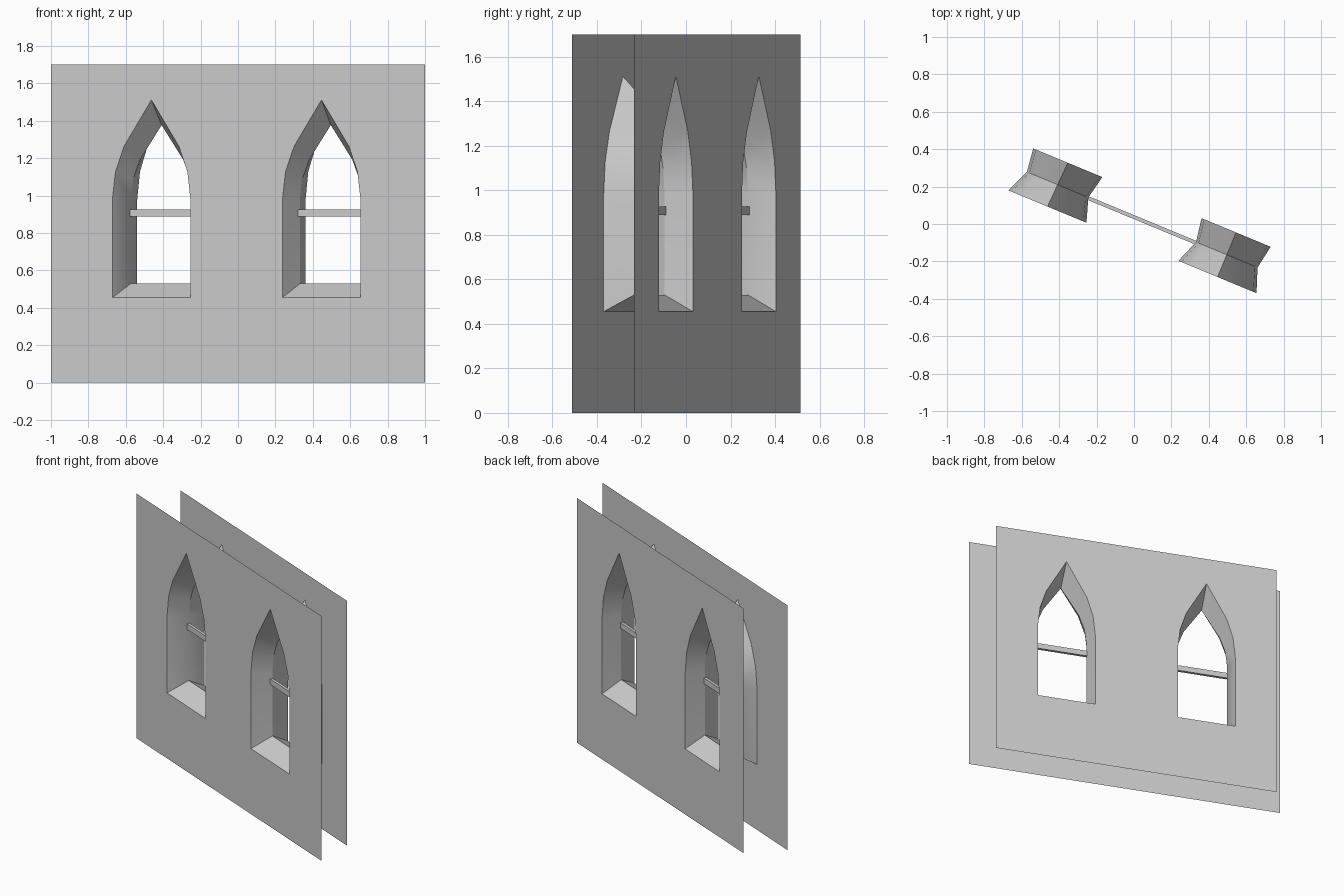
import bpy, bmesh, math
from mathutils import Matrix, Vector

if "Cube" in bpy.data.objects:
    bpy.data.objects.remove(bpy.data.objects["Cube"])

THICK = 0.258                    # wall depth
HEIGHT = 1.70
HALF = 1.0825                    # half length of the outer sheet
MITRE = THICK * math.tan(math.radians(22.5))

# Wall-local frame: x along the wall, y into the wall, rotated by one half octagon step
FRAME = Matrix.Translation((0, -0.0985, 0)) @ Matrix.Rotation(math.radians(-22.5), 4, 'Z')


def lancet(centre, half_w, sill, spring, apex, depth):
    """Pointed window outline at one depth in the wall."""
    rise = apex - spring
    side = [(1, sill), (1, spring), (0.92, spring + 0.28 * rise), (0.70, spring + 0.535 * rise)]
    pts = [(half_w * f, z) for f, z in side] + [(0, apex)]
    pts += [(-half_w * f, z) for f, z in reversed(side)]
    return [Vector((centre + x, depth, z)) for x, z in pts]


def ring(bm, pts):
    verts = [bm.verts.new(p) for p in pts]
    edges = [bm.edges.new((verts[i], verts[i - 1])) for i in range(len(verts))]
    return verts, edges


def finish(bm, name):
    mesh = bpy.data.meshes.new(name)
    bm.to_mesh(mesh)
    bm.free()
    obj = bpy.data.objects.new(name, mesh)
    bpy.context.collection.objects.link(obj)
    obj.matrix_world = FRAME
    return obj


# Wall: outer and inner sheets joined through the splayed window reveals
bm = bmesh.new()
sheet_edges = {}
for key, half, depth in (("front", HALF, 0), ("back", HALF - MITRE, THICK)):
    corners = [(-half, depth, 0), (half, depth, 0), (half, depth, HEIGHT), (-half, depth, HEIGHT)]
    sheet_edges[key] = ring(bm, corners)[1]

for front_c, back_c in ((-0.501, -0.490), (0.483, 0.484)):
    mid_c = (front_c + back_c) / 2
    outer, outer_e = ring(bm, lancet(front_c, 0.226, 0.455, 0.98, 1.512, 0))
    waist, _ = ring(bm, lancet(mid_c, 0.178, 0.53, 0.98, 1.377, THICK / 2))
    inner, inner_e = ring(bm, lancet(back_c, 0.200, 0.455, 0.98, 1.512, THICK))
    sheet_edges["front"] += outer_e
    sheet_edges["back"] += inner_e
    for a, b in ((outer, waist), (waist, inner)):
        for i in range(len(a)):
            bm.faces.new((a[i - 1], a[i], b[i], b[i - 1]))

for edges in sheet_edges.values():
    bmesh.ops.triangle_fill(bm, edges=edges, use_beauty=True, use_dissolve=False)

bmesh.ops.recalc_face_normals(bm, faces=bm.faces[:])
bm.normal_update()
front = next(f for f in bm.faces if all(v.co.y < 1e-5 for v in f.verts))
if front.normal.y > 0:
    bmesh.ops.reverse_faces(bm, faces=bm.faces[:])
wall = finish(bm, "wall_with_windows")
bpy.context.view_layer.objects.active = wall
wall.select_set(True)
bpy.ops.object.shade_smooth_by_angle(angle=math.radians(30))

# Crossbar: one rail running through both windows inside the wall
bm = bmesh.new()
left, right = -0.674, 0.662
bmesh.ops.create_cube(bm, size=1, matrix=Matrix.Translation(((left + right) / 2, 0.125, 0.908))
                      @ Matrix.Diagonal((right - left, 0.02, 0.038, 1)))
finish(bm, "window_crossbar")
